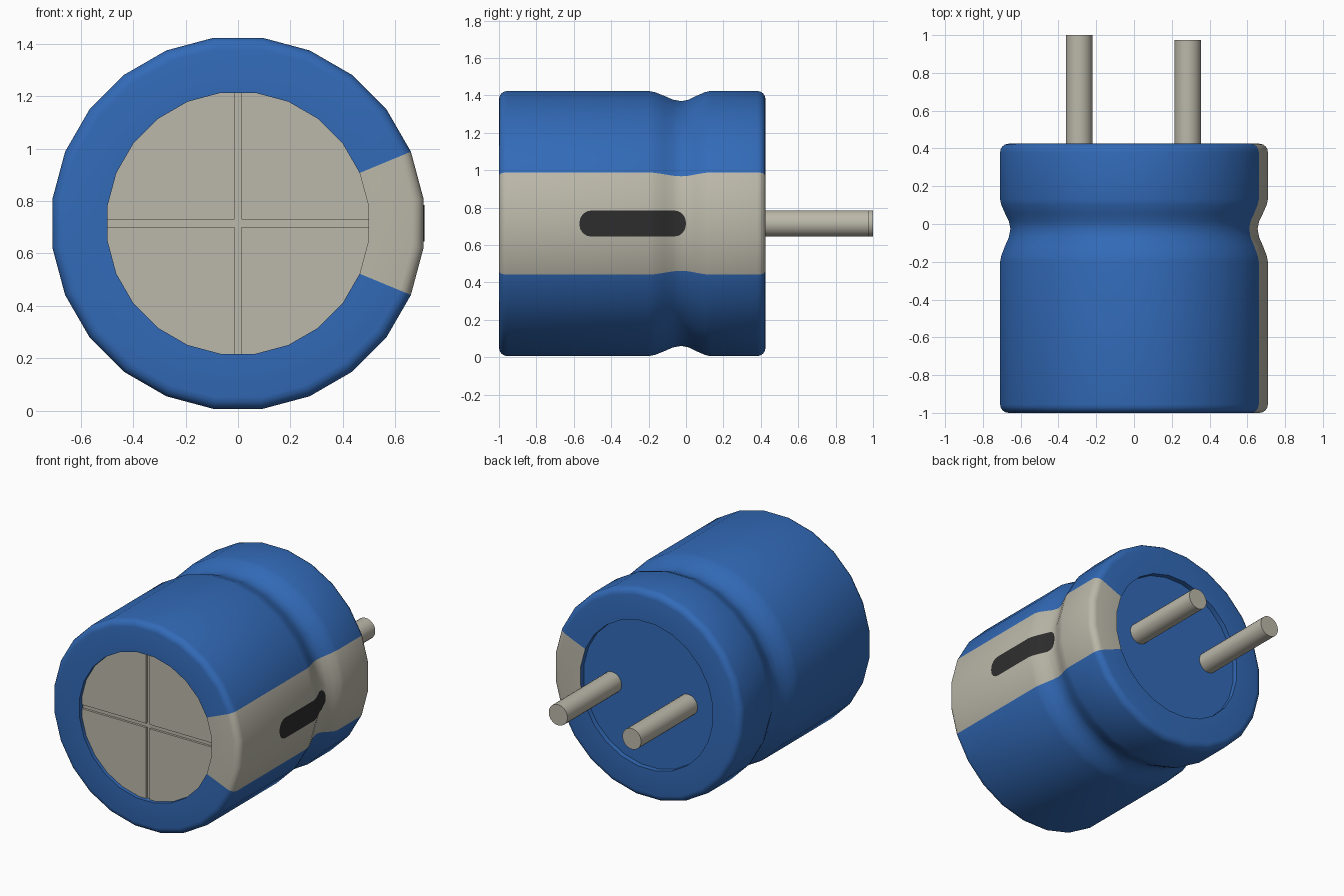
import bpy, bmesh, math
from mathutils import Vector

SIDES = 24
AXIS_Z = 0.715
HALF = math.pi / SIDES          # half of one side's angle
FLAT = math.cos(HALF)           # vertex radius to flat-side distance

cube = bpy.data.objects.get("Cube")
if cube:
    bpy.data.objects.remove(cube, do_unlink=True)


def material(name, colour):
    m = bpy.data.materials.new(name)
    m.use_nodes = True
    m.diffuse_color = (*colour, 1)
    bsdf = next(n for n in m.node_tree.nodes if n.type == 'BSDF_PRINCIPLED')
    bsdf.inputs["Base Color"].default_value = (*colour, 1)
    bsdf.inputs["Roughness"].default_value = 0.6
    return m


blue = material("blue sleeve", (0.032, 0.145, 0.48))
grey = material("warm grey metal", (0.50, 0.48, 0.40))
dark = material("dark marking", (0.027, 0.027, 0.027))


def finish(name, bm, mats, smooth=True):
    mesh = bpy.data.meshes.new(name)
    bm.to_mesh(mesh)
    bm.free()
    obj = bpy.data.objects.new(name, mesh)
    bpy.context.collection.objects.link(obj)
    obj.location.z = AXIS_Z
    for m in mats:
        mesh.materials.append(m)
    if smooth:
        bpy.ops.object.select_all(action='DESELECT')
        obj.select_set(True)
        bpy.context.view_layer.objects.active = obj
        bpy.ops.object.shade_smooth_by_angle(angle=math.radians(35))
    return obj


def ring(bm, r, y):
    angles = [HALF * (2 * i + 1) for i in range(SIDES)]
    return [bm.verts.new((r * math.cos(a), y, r * math.sin(a))) for a in angles]


def revolve(profile):
    """Turn (radius, y) points about the y axis and cap both ends."""
    bm = bmesh.new()
    rings = [ring(bm, r, y) for r, y in profile]
    for a, b in zip(rings, rings[1:]):
        for i in range(SIDES):
            j = (i + 1) % SIDES
            bm.faces.new((a[i], a[j], b[j], b[i]))
    bm.faces.new(rings[0])
    bm.faces.new(rings[-1])
    bmesh.ops.recalc_face_normals(bm, faces=bm.faces)
    return bm


# Sleeve: rounded rims, pinched groove, shallow recess at each end
R, RIM, FRONT, BACK, BEVEL = 0.715, 0.503, -1.0, 0.425, 0.045
GROOVE = [(R, -0.2), (0.708, -0.165), (0.688, -0.115), (0.668, -0.07),
          (0.660, -0.025), (0.668, 0.015), (0.688, 0.055), (0.708, 0.1), (R, 0.13)]
steps = [math.pi / 2 * i / 4 for i in range(5)]
arc = [(R - BEVEL + BEVEL * math.sin(t), BEVEL * (1 - math.cos(t))) for t in steps]
profile = [(RIM, FRONT + 0.05), (RIM, FRONT)]
profile += [(r, FRONT + d) for r, d in arc]
profile += GROOVE
profile += [(r, BACK - d) for r, d in reversed(arc)]
profile += [(RIM, BACK), (RIM, BACK - 0.035)]
bm = revolve(profile)
for f in bm.faces:
    c = f.calc_center_median()
    stripe = abs(math.atan2(c.z, c.x)) < 3 * HALF and math.hypot(c.x, c.z) > RIM
    f.material_index = int(stripe)
finish("sleeve", bm, [blue, grey])

# Front plate with a cross scored into it
SCORE = 0.014
bm = bmesh.new()
bm.faces.new(ring(bm, RIM, FRONT + 0.025))
for axis in (Vector((1, 0, 0)), Vector((0, 0, 1))):
    for side in (-SCORE, SCORE):
        bmesh.ops.bisect_plane(bm, geom=bm.verts[:] + bm.edges[:] + bm.faces[:],
                               plane_co=axis * side, plane_no=axis)
for f in bm.faces:
    f.normal_update()
    if f.normal.y > 0:
        f.normal_flip()
cross = [f for f in bm.faces
         if min(abs(f.calc_center_median().x), abs(f.calc_center_median().z)) < SCORE]
made = bmesh.ops.extrude_face_region(bm, geom=cross)["geom"]
bmesh.ops.delete(bm, geom=cross, context='FACES_ONLY')
bmesh.ops.translate(bm, vec=(0, 0.015, 0),
                    verts=[v for v in made if isinstance(v, bmesh.types.BMVert)])
finish("front_plate", bm, [grey], smooth=False)


# Dark rounded bar on the stripe, following the groove
def sleeve_radius(y):
    if y <= GROOVE[0][1]:
        return R
    for (r0, y0), (r1, y1) in zip(GROOVE, GROOVE[1:]):
        if y <= y1:
            return r0 + (r1 - r0) * (y - y0) / (y1 - y0)
    return R


START, END, WIDE, ROUND = -0.57, 0.0, 0.07, 0.065
ease = [ROUND * (1 - math.cos(t)) for t in steps]
ys = [START + e for e in ease] + [END - e for e in ease]
ys += [y for r, y in GROOVE if START < y < END]
bm = bmesh.new()
pairs = []
for y in sorted(set(ys)):
    inset = max(0, ROUND - min(y - START, END - y))
    w = WIDE - ROUND + math.sqrt(max(0, ROUND ** 2 - inset ** 2))
    x = sleeve_radius(y) * FLAT + 0.004
    pairs.append([bm.verts.new((x, y, s * w)) for s in (-1, 1)])
for (a, b), (c, d) in zip(pairs, pairs[1:]):
    bm.faces.new((a, c, d, b))
finish("polarity_mark", bm, [dark])

# Two wire leads of unequal length
for name, x, tip in (("left_lead", 0.285, 0.975), ("right_lead", -0.29, 1.0)):
    lead = finish(name, revolve([(0.071, BACK - 0.06), (0.071, tip)]), [grey])
    lead.location.x = x
